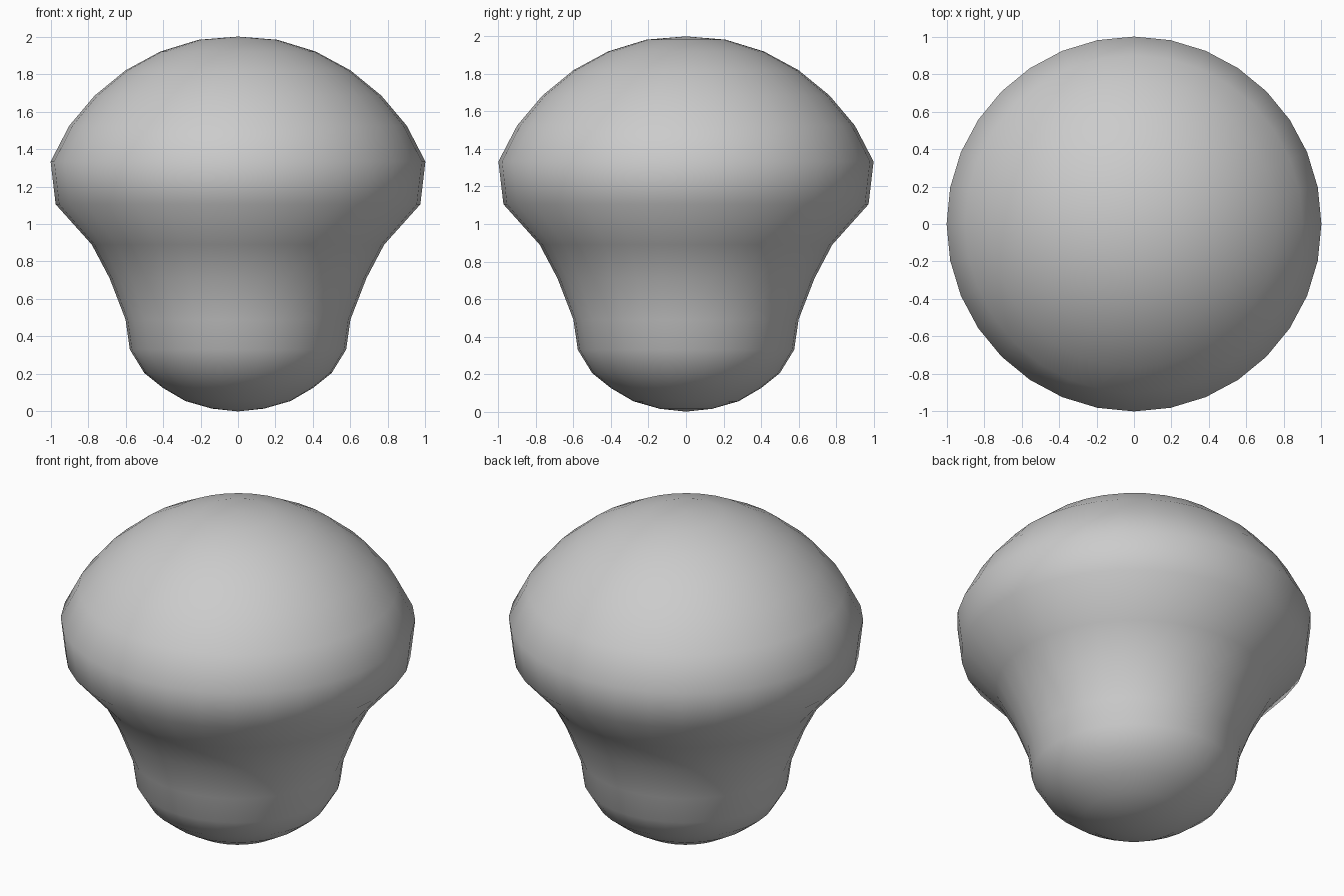
import bpy, bmesh
from math import tau
from mathutils import Matrix

if "Cube" in bpy.data.objects:
    bpy.data.objects.remove(bpy.data.objects["Cube"])

SEGMENTS = 32
# Radius and height from the rounded foot up to the top of the cap
PROFILE = [(0, 0), (0.14, 0.015), (0.28, 0.055), (0.40, 0.125), (0.50, 0.205),
           (0.577, 0.33), (0.60, 0.49), (0.685, 0.71), (0.78, 0.89),
           (0.973, 1.105), (1.0, 1.333), (0.90, 1.525), (0.765, 1.685),
           (0.60, 1.82), (0.415, 1.92), (0.21, 1.983), (0, 2)]

# Revolve the mushroom-shaped body around z
bm = bmesh.new()
verts = [bm.verts.new((r, 0, z)) for r, z in PROFILE]
edges = [bm.edges.new(pair) for pair in zip(verts, verts[1:])]
bmesh.ops.spin(bm, geom=verts + edges, cent=(0, 0, 0), axis=(0, 0, 1),
               angle=tau, steps=SEGMENTS, use_merge=False)
bmesh.ops.remove_doubles(bm, verts=bm.verts[:], dist=0.0005)
bmesh.ops.recalc_face_normals(bm, faces=bm.faces[:])
for face in bm.faces:
    face.smooth = True

mesh = bpy.data.meshes.new("mushroom_body")
bm.to_mesh(mesh)
bm.free()
body = bpy.data.objects.new("mushroom_body", mesh)
bpy.context.collection.objects.link(body)
